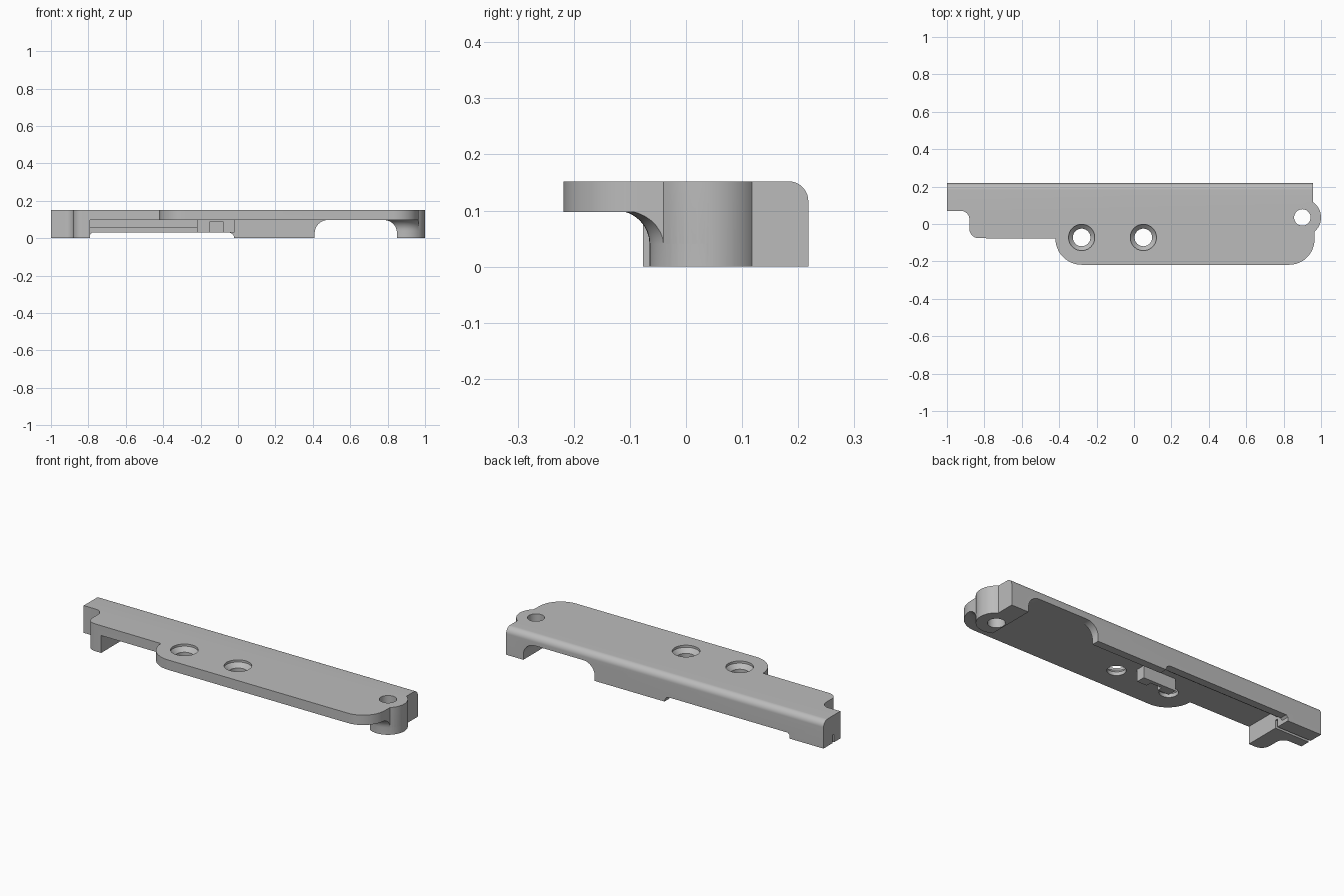
import bpy, bmesh
from math import sin, cos, pi, radians

cube = bpy.data.objects.get("Cube")
if cube:
    bpy.data.objects.remove(cube, do_unlink=True)

TOP, UNDER, BACK = 0.152, 0.097, 0.218

grey = bpy.data.materials.new("plain grey")
grey.use_nodes = True
grey.diffuse_color = (0.5, 0.5, 0.5, 1)
grey.node_tree.nodes["Principled BSDF"].inputs["Base Color"].default_value = (0.5, 0.5, 0.5, 1)


def arc(cx, cy, r, start, end, n=12):
    angles = [radians(start + (end - start) * i / n) for i in range(n + 1)]
    return [(cx + r * cos(a), cy + r * sin(a)) for a in angles]


def finish(name, bm):
    bmesh.ops.recalc_face_normals(bm, faces=bm.faces)
    mesh = bpy.data.meshes.new(name)
    bm.to_mesh(mesh)
    bm.free()
    mesh.materials.append(grey)
    obj = bpy.data.objects.new(name, mesh)
    bpy.context.collection.objects.link(obj)
    return obj


def prism(name, points, axis, low, high):
    """Extrude a 2D profile along an axis."""
    place = {"x": lambda p, d: (d, p[0], p[1]),
             "y": lambda p, d: (p[0], d, p[1]),
             "z": lambda p, d: (p[0], p[1], d)}[axis]
    bm = bmesh.new()
    face = bm.faces.new([bm.verts.new(place(p, low)) for p in points])
    new = bmesh.ops.extrude_face_region(bm, geom=[face])["geom"]
    shift = place((0, 0), high - low)
    bmesh.ops.translate(bm, vec=shift, verts=[v for v in new if isinstance(v, bmesh.types.BMVert)])
    return finish(name, bm)


def box(name, x, y, z):
    return prism(name, [(x[0], y[0]), (x[1], y[0]), (x[1], y[1]), (x[0], y[1])], "z", *z)


def turned(name, cx, cy, profile, n=48):
    """Stack of rings from (radius, height) pairs, capped at both ends."""
    bm = bmesh.new()
    rings = [[bm.verts.new((cx + r * cos(2 * pi * i / n), cy + r * sin(2 * pi * i / n), z))
              for i in range(n)] for r, z in profile]
    for a, b in zip(rings, rings[1:]):
        for i in range(n):
            j = (i + 1) % n
            bm.faces.new((a[i], a[j], b[j], b[i]))
    bm.faces.new(rings[0])
    bm.faces.new(rings[-1])
    return finish(name, bm)


def combine(body, other, operation):
    bpy.context.view_layer.objects.active = body
    mod = body.modifiers.new(operation, "BOOLEAN")
    mod.operation, mod.object, mod.solver = operation, other, "EXACT"
    bpy.ops.object.modifier_apply(modifier=mod.name)
    bpy.data.objects.remove(other, do_unlink=True)


# Top slab, trimmed to its outline later
body = box("mounting_bracket", (-1.1, 1.1), (-0.3, 0.3), (UNDER, 0.2))

# Back wall with a raised lower edge on one half
wall = [(-1.05, 0.12), (-1.05, 0), (-0.79, 0), (-0.79, 0.02)]
wall += [(-0.78, 0.03), (-0.05, 0.03)] + arc(-0.05, 0, 0.03, 80, 0, 6)
wall += [(1.05, 0), (1.05, 0.12)]
combine(body, prism("back_wall", wall, "y", 0.175, 0.26), "UNION")
combine(body, box("wall_ledge", (-0.85, -0.1), (0.14, 0.19), (0.055, 0.11)), "UNION")

# Feet at both ends, and the small tab by the holes
combine(body, box("end_foot", (-1.06, -0.79), (-0.2, 0.27), (0, 0.115)), "UNION")
combine(body, box("boss_foot", (0.8, 1.04), (0.04, 0.255), (0, 0.125)), "UNION")
combine(body, box("tab", (-0.22, -0.02), (0, 0.05), (0.03, 0.13)), "UNION")
combine(body, box("tab_slot", (-0.15, -0.08), (-0.02, 0.03), (0.01, 0.09)), "DIFFERENCE")

# Screw boss flaring into the slab
flare = [(0.1, 0)] + arc(0.16, 0.04, 0.06, 180, 90, 8)
flare = [(r, z) for r, z in flare] + [(0.16, 0.13)]
combine(body, turned("screw_boss", 0.9, 0.035, flare), "UNION")

# Arched opening and cable slot
arch = [(0.41, -0.1)] + arc(0.48, 0.027, 0.07, 180, 90)
arch += arc(0.78, 0.027, 0.07, 90, 0) + [(0.85, -0.1)]
combine(body, prism("arch_cutter", arch, "y", -0.4, 0.4), "DIFFERENCE")
combine(body, box("slot_cutter", (-1.2, -0.7), (0.125, 0.14), (-0.1, 0.045)), "DIFFERENCE")

# Trim to the plan outline
plan = [(-1, 0.3), (-1, 0.07)] + arc(-0.925, 0.025, 0.045, 90, 0)
plan += arc(-0.83, -0.026, 0.05, 180, 270)
plan += arc(-0.28, -0.078, 0.14, 180, 270) + arc(0.83, -0.083, 0.135, 270, 360)
plan += arc(0.9, 0.035, 0.1, -49, 56, 24) + [(0.956, 0.3)]
combine(body, prism("outline", plan, "z", -0.2, 0.4), "INTERSECT")

# Trim to the end section with its rounded back edge
section = [(-0.4, 0), (BACK, 0)] + arc(BACK - 0.035, TOP - 0.035, 0.035, 0, 90) + [(-0.4, TOP)]
combine(body, prism("section", section, "x", -1.3, 1.3), "INTERSECT")

# Countersunk screw holes and the boss hole
for x in (-0.28, 0.05):
    sink = [(0.047, 0.0), (0.047, TOP - 0.035), (0.07, TOP - 0.012), (0.07, 0.25)]
    combine(body, turned("hole_cutter", x, -0.072, sink), "DIFFERENCE")
combine(body, turned("boss_hole", 0.9, 0.035, [(0.044, -0.1), (0.044, 0.3)]), "DIFFERENCE")

bpy.ops.object.select_all(action="DESELECT")
body.select_set(True)
bpy.context.view_layer.objects.active = body
bpy.ops.object.shade_smooth_by_angle(angle=radians(30))
